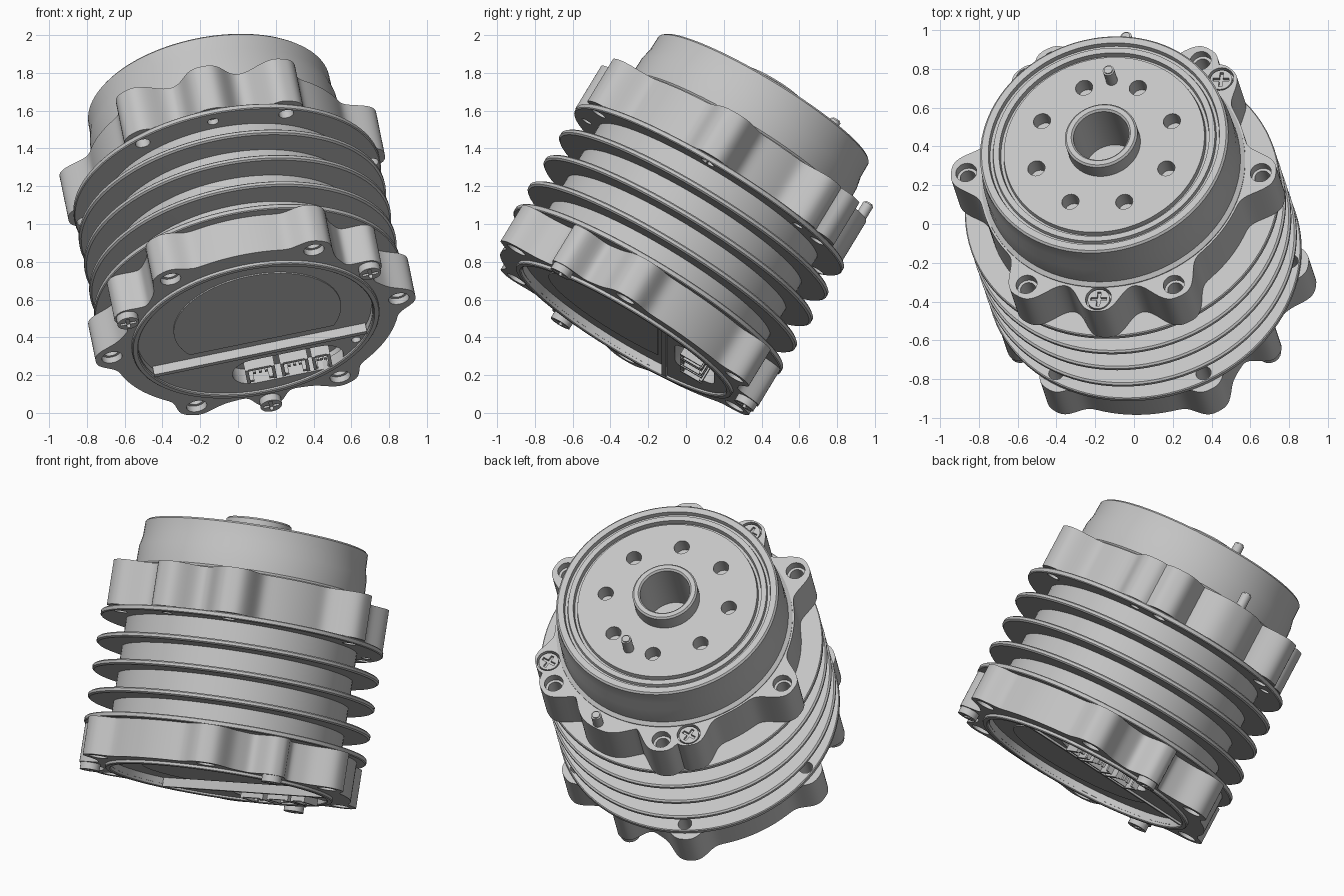
import bpy, bmesh, math
from mathutils import Vector, Matrix

if "Cube" in bpy.data.objects:
    bpy.data.objects.remove(bpy.data.objects["Cube"])

grey = bpy.data.materials.new("light_grey_metal")
grey.use_nodes = True
grey.diffuse_color = (0.55, 0.55, 0.55, 1)
grey.node_tree.nodes["Principled BSDF"].inputs["Base Color"].default_value = (0.55, 0.55, 0.55, 1)
parts = []


def finish(name, bm, keep=True):
    bmesh.ops.recalc_face_normals(bm, faces=bm.faces)
    me = bpy.data.meshes.new(name)
    bm.to_mesh(me)
    bm.free()
    ob = bpy.data.objects.new(name, me)
    bpy.context.collection.objects.link(ob)
    me.materials.append(grey)
    if keep:
        parts.append(ob)
    else:
        ob.hide_render = True
    return ob


def lathe(name, profile, seg=96):
    """Spin (radius, height) points round the axis."""
    bm = bmesh.new()
    rings = []
    for r, z in profile:
        if r == 0:
            rings.append([bm.verts.new((0, 0, z))] * seg)
        else:
            rings.append([bm.verts.new((r * math.cos(math.tau * i / seg), r * math.sin(math.tau * i / seg), z))
                          for i in range(seg)])
    for a, b in zip(rings, rings[1:]):
        for i in range(seg):
            j = (i + 1) % seg
            bm.faces.new(list(dict.fromkeys([a[i], a[j], b[j], b[i]])))
    return finish(name, bm)


def add_prism(bm, outline, z0, z1):
    low = [bm.verts.new((x, y, z0)) for x, y in outline]
    top = [bm.verts.new((x, y, z1)) for x, y in outline]
    bm.faces.new(low[::-1])
    bm.faces.new(top)
    for i in range(len(low)):
        j = (i + 1) % len(low)
        bm.faces.new((low[i], low[j], top[j], top[i]))


def polar(r, deg):
    return Vector((r * math.cos(math.radians(deg)), r * math.sin(math.radians(deg))))


def circle(c, r, n=24):
    return [Vector(c) + polar(r, 360 * i / n) for i in range(n)]


def rect(x0, x1, y0, y1):
    return [(x0, y0), (x1, y0), (x1, y1), (x0, y1)]


def prisms(name, items, keep=True):
    bm = bmesh.new()
    for outline, z0, z1 in items:
        add_prism(bm, outline, z0, z1)
    return finish(name, bm, keep)


def cut(ob, *groups):
    """Subtract groups of prisms; prisms within a group do not overlap."""
    for group in groups:
        cutter = prisms("cutter", group, False)
        mod = ob.modifiers.new("cut", "BOOLEAN")
        mod.operation, mod.solver, mod.object = "DIFFERENCE", "EXACT", cutter
        bpy.context.view_layer.objects.active = ob
        bpy.ops.object.modifier_apply(modifier=mod.name)
        bpy.data.objects.remove(cutter)


def gap(a, b):
    return abs((a - b + 180) % 360 - 180)


def bump(angle, centres, width):
    return max(math.exp(-(gap(angle, c) / width) ** 3) for c in centres)


def lobed(radius, n=360):
    return [polar(radius(360 * i / n), 360 * i / n) for i in range(n)]


HOLES = range(0, 360, 60)
TOP_SCREWS = (270, 48, 132)
LOW_SCREWS = (90, 210, 330)
RING = 0.775


def holes(z0, z1, r=0.04, angles=HOLES, ring=RING):
    return [(circle(polar(ring, a), r), z0, z1) for a in angles]


# Finned barrel with an end plate at each side
profile = [(0, 0.44), (0.82, 0.44), (0.825, 0.445), (0.825, 0.465), (0.82, 0.47), (0.675, 0.47)]
for z in (0.60, 0.765, 0.925):
    profile += [(0.675, z - 0.02), (0.815, z - 0.016), (0.825, z - 0.008),
                (0.825, z + 0.008), (0.815, z + 0.016), (0.675, z + 0.02)]
profile += [(0.675, 1.07), (0.82, 1.07), (0.825, 1.075), (0.825, 1.095), (0.82, 1.1), (0, 1.1)]
barrel = lathe("finned_barrel", profile)
cut(barrel, holes(0.42, 0.5), holes(1.05, 1.2), holes(1.05, 1.2, 0.03, TOP_SCREWS, 0.745))


# Upper scalloped flange with counterbored bolt holes and screw pockets
def upper_radius(a):
    return 0.70 + 0.155 * max(bump(a, HOLES, 9.5), 0.85 * bump(a, TOP_SCREWS, 9), 0.65 * bump(a, (90,), 15))


upper = prisms("upper_flange", [(lobed(upper_radius), 1.1, 1.365)])
cut(upper, holes(1.0, 1.5), holes(1.315, 1.5, 0.055), holes(1.325, 1.5, 0.068, TOP_SCREWS, 0.755))


# Lower flange: round wall, bolt lobes, and notches beside the screw pillars
def lower_radius(a):
    notch = 0.08 * bump(a, LOW_SCREWS, 19)
    return 0.77 - notch + 0.095 * bump(a, HOLES, 8) + 0.13 * bump(a, LOW_SCREWS, 7)


# Pill-shaped connector opening
SX, SY = 0.13, 0.43
slot = [Vector((SX + 0.18, SY)) + polar(0.12, a) for a in range(-90, 91, 15)]
slot += [Vector((SX - 0.18, SY)) + polar(0.12, a) for a in range(90, 271, 15)]

lower = prisms("lower_flange", [(lobed(lower_radius), 0.215, 0.44)])
cut(lower, [(circle((0, 0), 0.63, 96), 0.1, 0.25)], holes(0.1, 0.5), holes(0.1, 0.25, 0.055),
    [(slot, 0.1, 0.3)])

# Cover rim around the shallow recess in the underside
lathe("cover_rim", [(0.632, 0.26), (0.632, 0.2), (0.638, 0.195), (0.66, 0.195), (0.665, 0.2), (0.665, 0.24),
                    (0.632, 0.26)])

# Raised panel on the recess floor
panel = [p for p in circle((0.02, -0.04), 0.45, 96) if p.y < 0.19]
panel.sort(key=lambda p: (math.degrees(math.atan2(p.y, p.x)) - 90) % 360)
prisms("recess_panel", [(panel, 0.243, 0.256)])

# Connector plate with its slot, edge wall and small screw hole
plate = prisms("connector_plate", [([p for p in circle((0, 0), 0.633, 120) if p.y > 0.255], 0.21, 0.256)])
cut(plate, [(slot, 0.1, 0.3), (circle((0.51, 0.32), 0.025), 0.1, 0.24)])
prisms("connector_edge_wall", [(rect(-0.575, 0.575, 0.235, 0.262), 0.198, 0.256)])

# Open sockets with contact pins
for i, (x, w) in enumerate(((-0.02, 0.08), (0.165, 0.075), (0.31, 0.05))):
    y0, y1 = SY - 0.07, SY + 0.06
    items = [(rect(x - w, x + w, y0, y0 + 0.018), 0.185, 0.305),
             (rect(x - w, x - w + 0.018, y0, y1), 0.18, 0.305),
             (rect(x + w - 0.018, x + w, y0, y1), 0.18, 0.305),
             (rect(x - w, x - w / 2, y1 - 0.018, y1), 0.185, 0.305),
             (rect(x + w / 2, x + w, y1 - 0.018, y1), 0.185, 0.305)]
    items += [(rect(x + k * w - 0.008, x + k * w + 0.008, SY - 0.01, SY + 0.01), 0.2, 0.305)
              for k in (-0.4, 0, 0.4)]
    prisms("connector_socket_%d" % (i + 1), items)

# Output hub with grooved face, seal rings and hollow shaft
hub = lathe("output_hub", [
    (0, 1.3), (0.69, 1.3), (0.69, 1.37), (0.668, 1.385), (0.665, 1.5), (0.652, 1.56), (0.65, 1.645),
    (0.64, 1.655), (0.605, 1.655), (0.60, 1.63), (0.585, 1.63), (0.58, 1.648), (0.55, 1.648),
    (0.545, 1.62), (0.53, 1.62), (0.525, 1.645), (0.19, 1.645), (0.19, 1.735), (0.18, 1.745),
    (0.155, 1.745), (0.145, 1.735), (0.145, 1.4), (0, 1.4)])
cut(hub, [(circle(polar(0.37, 22.5 + 45 * i), 0.045), 1.55, 1.8) for i in range(8)])

# Cross-slotted screws, three on each flange
for label, angles, z0, z1, slot_z in (("upper", TOP_SCREWS, 1.31, 1.358, (1.342, 1.4)),
                                      ("lower", LOW_SCREWS, 0.175, 0.23, (0.1, 0.195))):
    for i, a in enumerate(angles):
        c = polar(0.755, a)
        screw = prisms("%s_screw_%d" % (label, i + 1), [(circle(c, 0.058), z0, z1)])
        cut(screw, *[[(rect(c.x - l, c.x + l, c.y - w, c.y + w), *slot_z)]
                     for l, w in ((0.042, 0.009), (0.009, 0.042))])

# Locating pins on the hub face and upper flange
for name, r, z0, z1 in (("hub_pin", 0.385, 1.6, 1.755), ("flange_pin", 0.765, 1.3, 1.455)):
    bm = bmesh.new()
    add_prism(bm, circle(polar(r, 90), 0.03), z0, z1)
    rim = [e for e in bm.edges if all(v.co.z > z1 - 0.001 for v in e.verts)]
    bmesh.ops.bevel(bm, geom=rim, offset=0.008, segments=2, affect="EDGES")
    finish(name, bm)

# Tilt the whole assembly to its leaning axis
axis = Vector((-0.172, 0.511, 0.842)).normalized()
side = (Vector((1, 0, 0)) - axis.x * axis).normalized()
tilt = Matrix((side, axis.cross(side), axis)).transposed().to_4x4()
place = Matrix.Translation((0.129, -0.432, 0.268)) @ tilt @ Matrix.Rotation(math.radians(-6), 4, "Z")
for ob in parts:
    ob.matrix_world = place
    bpy.ops.object.select_all(action="DESELECT")
    ob.select_set(True)
    bpy.context.view_layer.objects.active = ob
    bpy.ops.object.shade_smooth_by_angle(angle=math.radians(30))
